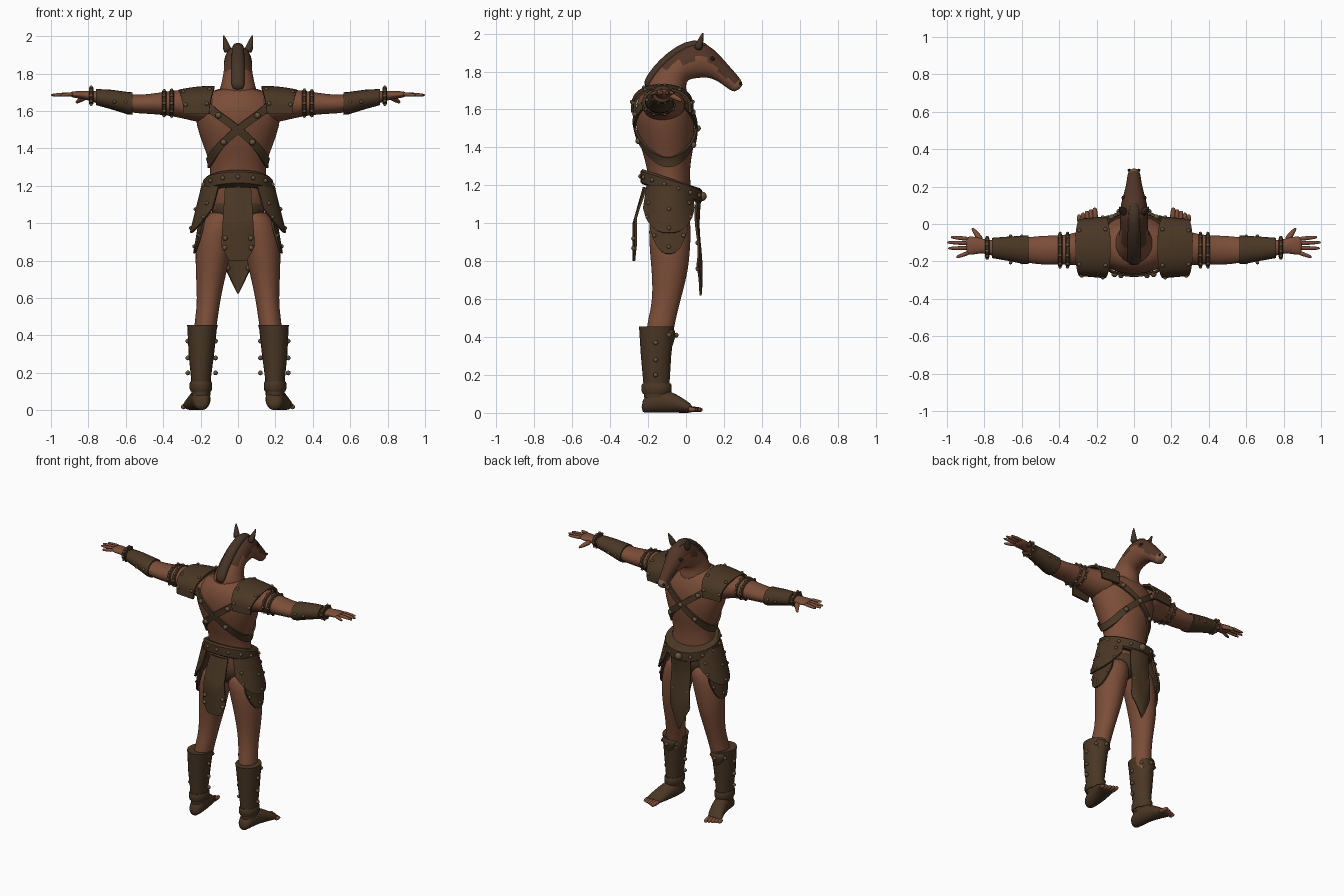
import bpy, bmesh, math
from mathutils import Vector as V

cube = bpy.data.objects.get("Cube")
if cube:
    bpy.data.objects.remove(cube, do_unlink=True)


def material(name, *rgb):
    m = bpy.data.materials.new(name)
    m.use_nodes = True
    m.diffuse_color = (*rgb, 1)
    m.node_tree.nodes["Principled BSDF"].inputs["Base Color"].default_value = (*rgb, 1)
    return m


SKIN = material("red brown skin", .2, .075, .04)
LEATHER = material("brown leather", .068, .038, .018)
HAIR = material("dark hair", .06, .034, .02)
FUR = material("dark face fur", .085, .036, .021)
METAL = material("dull bronze", .13, .085, .045)
MUZZLE = material("muzzle tan", .22, .11, .065)
EYE = material("eye", .02, .008, .005)
SIDES = ((1, "left"), (-1, "right"))


def finish(name, bm, mats, subdiv=0, angle=40):
    bmesh.ops.recalc_face_normals(bm, faces=bm.faces)
    me = bpy.data.meshes.new(name)
    bm.to_mesh(me)
    bm.free()
    for m in mats:
        me.materials.append(m)
    me.shade_smooth()
    if not subdiv:
        me.set_sharp_from_angle(angle=math.radians(angle))
    ob = bpy.data.objects.new(name, me)
    bpy.context.collection.objects.link(ob)
    if subdiv:
        ob.modifiers.new("smooth", "SUBSURF").levels = subdiv
        ob.modifiers["smooth"].render_levels = subdiv
    return ob


def loft(name, rings, mats, n=20, subdiv=1, rule=None):
    """Skin elliptical rings given as (centre, half axis, half axis)."""
    bm = bmesh.new()
    loops = []
    for c, u, v in rings:
        angles = [2 * math.pi * k / n for k in range(n)]
        loops.append([bm.verts.new(V(c) + V(u) * math.cos(a) + V(v) * math.sin(a)) for a in angles])
    for i in range(len(loops) - 1):
        for k in range(n):
            f = bm.faces.new((loops[i][k], loops[i][(k + 1) % n], loops[i + 1][(k + 1) % n], loops[i + 1][k]))
            if rule:
                f.material_index = rule(i, math.sin(2 * math.pi * (k + .5) / n))
    bm.faces.new(loops[0])
    last = bm.faces.new(loops[-1])
    if rule:
        last.material_index = rule(len(loops), 0)
    return finish(name, bm, mats, subdiv)


def column(rows, s=1):
    return [((s * x, y, z), (rx, 0, 0), (0, ry, 0)) for z, x, y, rx, ry in rows]


def along_x(rows, s):
    return [((s * x, y, z), (0, ry, 0), (0, 0, rz)) for x, y, z, ry, rz in rows]


def limb(name, a, b, r0, r1, mat):
    a, b = V(a), V(b)
    d = (b - a).normalized()
    u = d.orthogonal().normalized()
    w = d.cross(u)
    steps = ((0, r0), (.5, (r0 + r1) / 2), (.9, r1), (1, r1 * .5))
    loft(name, [(a.lerp(b, t), u * r, w * r) for t, r in steps], [mat], 8)


def sheet(name, fn, nu, nv, mat, thick=.012):
    """Thick sheet through fn(u, v), u and v from 0 to 1."""
    bm = bmesh.new()
    g = [[bm.verts.new(fn(i / nu, j / nv)) for j in range(nv + 1)] for i in range(nu + 1)]
    for i in range(nu):
        for j in range(nv):
            bm.faces.new((g[i][j], g[i + 1][j], g[i + 1][j + 1], g[i][j + 1]))
    bmesh.ops.recalc_face_normals(bm, faces=bm.faces)
    bmesh.ops.solidify(bm, geom=bm.faces[:], thickness=thick)
    return finish(name, bm, [mat])


def studs(name, points, r, mat=METAL):
    bm = bmesh.new()
    for p in points:
        new = bmesh.ops.create_icosphere(bm, subdivisions=2, radius=r)["verts"]
        bmesh.ops.translate(bm, verts=new, vec=V(p))
    return finish(name, bm, [mat], angle=180)


# Torso, with its profile also guiding the straps
TORSO = [(1.0, 0, -.085, .15, .10), (1.15, 0, -.085, .155, .115), (1.25, 0, -.09, .148, .11),
         (1.33, 0, -.095, .15, .12), (1.42, 0, -.10, .19, .145), (1.52, 0, -.11, .222, .158),
         (1.60, 0, -.115, .235, .155), (1.67, 0, -.12, .20, .13), (1.73, 0, -.12, .11, .09)]
loft("torso", column(TORSO), [SKIN], 28)


def on_torso(a, z, gap):
    for p, q in zip(TORSO, TORSO[1:]):
        if z <= q[0]:
            t = (z - p[0]) / (q[0] - p[0])
            y, rx, ry = (p[k] + (q[k] - p[k]) * t for k in (2, 3, 4))
            return V(((rx + gap) * math.cos(a), y + (ry + gap) * math.sin(a), z))


# Head and neck: top and bottom points in the side plane, then half width
HEAD = [(-.24, 1.66, .03, 1.62, .13), (-.20, 1.745, 0, 1.69, .095), (-.14, 1.83, 0, 1.745, .08),
        (-.06, 1.905, .02, 1.76, .074), (.04, 1.96, .06, 1.765, .077), (.12, 1.945, .11, 1.77, .07),
        (.18, 1.885, .16, 1.755, .052), (.24, 1.815, .20, 1.725, .04), (.29, 1.76, .235, 1.70, .036),
        (.305, 1.725, .26, 1.69, .026)]


def head_colour(i, height):
    if i >= 8:
        return 2
    limit = (2, 2, .5, .1, .2, .1, -.2, 0)[i]
    return 1 if height > limit else 0


loft("head_and_neck", [((0, (a + c) / 2, (b + d) / 2), (w, 0, 0), (0, (a - c) / 2, (b - d) / 2))
                       for a, b, c, d, w in HEAD], [SKIN, FUR, MUZZLE], 24, 1, head_colour)

# Mane running from brow to the back of the neck
MANE = [(.13, 1.925, .02), (.06, 1.955, .033), (-.04, 1.915, .036), (-.13, 1.84, .037),
        (-.19, 1.765, .038), (-.215, 1.715, .038)]
loft("mane", [((0, y, z), (w, 0, 0), (0, -.014, .022)) for y, z, w in MANE], [HAIR], 10)

for s, side in SIDES:
    # Ears and eyes
    limb(side + "_ear", (s * .052, .06, 1.91), (s * .078, .09, 2.005), .03, .007, HAIR)
    studs(side + "_eye", [(s * .055, .14, 1.868)], .012, EYE)
    studs(side + "_nostril", [(s * .026, .288, 1.738)], .008, EYE)

    # Arm, hand and fingers
    loft(side + "_arm", along_x([(.1, -.115, 1.62, .12, .09), (.2, -.12, 1.63, .12, .095),
         (.29, -.13, 1.637, .09, .078), (.38, -.14, 1.642, .078, .065), (.48, -.14, 1.637, .08, .052),
         (.56, -.14, 1.637, .07, .05), (.68, -.135, 1.66, .055, .045), (.78, -.125, 1.68, .038, .03),
         (.82, -.115, 1.685, .04, .022), (.87, -.115, 1.688, .052, .019), (.90, -.117, 1.69, .048, .013)], s), [SKIN])
    for k, (y0, x, y) in enumerate(((-.08, .98, -.07), (-.103, 1, -.098), (-.128, .995, -.13), (-.152, .95, -.178))):
        limb(f"{side}_finger_{k}", (s * .88, y0, 1.69), (s * x, y, 1.685), .014, .009, SKIN)
    limb(side + "_thumb", (s * .815, -.09, 1.68), (s * .865, -.022, 1.645), .022, .01, SKIN)

    # Bracer, wrist cuff and armlet
    loft(side + "_bracer", along_x([(.565, -.138, 1.64, .076, .06), (.59, -.138, 1.642, .076, .06),
         (.68, -.132, 1.662, .064, .052), (.76, -.128, 1.675, .054, .043)], s), [LEATHER], subdiv=0)
    bands = (("wrist_cuff", .785, -.127, 1.682, .055, .048, .012),
             ("upper_armlet", .355, -.14, 1.642, .09, .073, .012),
             ("lower_armlet", .395, -.14, 1.642, .09, .07, .012))
    for label, x, y, z, ry, rz, w in bands:
        loft(f"{side}_{label}", along_x([(x - w, y, z, ry * .9, rz * .9), (x - w * .6, y, z, ry, rz),
             (x + w * .6, y, z, ry, rz), (x + w, y, z, ry * .9, rz * .9)], s), [LEATHER], subdiv=0)
        studs(f"{side}_{label}_studs", [(s * x, y + ry * math.cos(a), z + rz * math.sin(a))
              for a in (k * math.pi / 5 for k in range(10))], .009)
    studs(side + "_bracer_studs", [(s * x, -.136 + e * .07, 1.65) for x in (.6, .66) for e in (-1, 1)], .01)

    # Shoulder guard arching from back to chest
    def guard(u, v):
        a = math.pi * u
        lift = max(0, math.sin(a))
        x = .125 + (.165 + .025 * lift) * v + .03 * (1 - lift) * (1 - v)
        return (s * x, -.125 + (.165 - .012 * v) * math.cos(a),
                1.585 + (.15 - .02 * v * v) * lift ** .6)
    sheet(side + "_shoulder_guard", guard, 24, 6, LEATHER, .014)
    studs(side + "_shoulder_studs", [guard(u, v) for u in (.06, .3, .7, .94) for v in (.12, .9)], .011)

    # Crossed chest strap
    def strap(u, v):
        a = 2 * math.pi * u
        p = on_torso(a, 1.5 + .18 * math.cos(a) + .05 * (v - .5), .014)
        return (s * p.x, p.y, p.z)
    sheet(side + "_shoulder_strap", strap, 48, 2, LEATHER, .012)
    studs(side + "_strap_buckles", [strap(u, .5) for u in (.17, .25, .33, .69, .82)], .017)

    # Leg and pelvis side
    loft(side + "_leg", column([(1.08, .085, -.085, .085, .11), (.95, .113, -.085, .108, .112),
         (.85, .133, -.085, .096, .107), (.75, .142, -.085, .085, .097), (.65, .152, -.095, .07, .082),
         (.55, .16, -.112, .06, .072), (.45, .175, -.138, .062, .075), (.3, .19, -.15, .052, .065),
         (.08, .198, -.155, .04, .05)], s), [SKIN])

    # Boot with knee flap, ankle band and studs
    loft(side + "_boot", column([(.455, .19, -.155, .082, .093), (.43, .192, -.155, .078, .091),
         (.3, .196, -.158, .068, .08), (.17, .198, -.156, .053, .07), (.08, .198, -.155, .05, .065)], s),
         [LEATHER], subdiv=0)
    loft(side + "_ankle_band", column([(.155, .198, -.155, .055, .074), (.145, .198, -.155, .06, .079),
         (.115, .198, -.155, .06, .079), (.1, .198, -.155, .054, .072)], s), [LEATHER], subdiv=0)
    loft(side + "_knee_flap", column([(.45, .19, -.09, .06, .025), (.42, .19, -.085, .058, .035),
         (.37, .192, -.09, .04, .026), (.33, .194, -.095, .015, .015)], s), [LEATHER], 14)
    studs(side + "_boot_studs", [(s * (.194 + .074 * e), -.16, z) for z in (.2, .28, .37) for e in (-1, 1)]
          + [(s * .19, -.052, .41), (s * .245, -.09, .41), (s * .14, -.09, .41)], .013)

    # Foot and toes, turned slightly outward
    loft(side + "_foot", [((s * x, y, h / 2), (w, 0, 0), (0, 0, h / 2)) for y, x, w, h in
         ((-.235, .195, .03, .06), (-.2, .195, .05, .11), (-.12, .2, .054, .13), (-.05, .217, .056, .1),
          (.01, .238, .057, .06), (.035, .246, .052, .04))], [LEATHER])
    for k in range(5):
        x = .205 + .021 * k
        limb(f"{side}_toe_{k}", (s * x, .01, .02), (s * (x + .006), .088 - .009 * k, .016),
             .018, .014 - .001 * k, SKIN)

    # Layered hip guards
    for label, spread, low, gap in (("upper", 1.15, .95, .018), ("lower", .72, .84, .0)):
        def hip(u, v):
            a = (2 * u - 1) * spread
            r = .178 + gap + .062 * v
            floor = low + .13 * abs(2 * u - 1) ** 2.5
            return (s * r * math.cos(a) ** .7, -.09 + (.13 + .02 * v) * math.sin(a), 1.2 + (floor - 1.2) * v)
        sheet(f"{side}_{label}_hip_guard", hip, 16, 6, LEATHER)
        studs(f"{side}_{label}_hip_studs", [hip(u, v) for u in (.12, .5, .88) for v in (.5, .9)], .011)

# Belt, lower towards the chest side, with studs
def belt_ring(z, grow):
    return ((0, -.078, z), (.175 + grow, 0, 0), (0, .15 + grow, -.05))


loft("belt", [belt_ring(1.155, 0), belt_ring(1.165, .012), belt_ring(1.225, .012), belt_ring(1.235, 0)],
     [LEATHER], 36, 0)
studs("belt_studs", [(.188 * math.cos(a), -.078 + .162 * math.sin(a), 1.195 - .053 * math.sin(a))
      for a in (math.pi * (k + .5) / 7 for k in range(14))], .012)
studs("belt_buckle", [(0, .084, 1.142)], .026)
loft("loin_wrap", column([(1.16, 0, -.085, .16, .12), (1.05, 0, -.085, .15, .118), (.97, 0, -.085, .07, .09)]), [LEATHER])


# Hanging cloth panels: short one behind, long pointed one ahead
def rear_panel(u, v):
    e = abs(2 * u - 1)
    low = .80 + .08 * max(0, e - .55) / .45
    return ((u - .5) * (.14 + .04 * v), -.228 - .055 * min(1, 2 * v) + .012 * e * e, 1.19 + (low - 1.19) * v)


def fore_panel(u, v):
    e = abs(2 * u - 1)
    low = .62 + .16 * e
    return ((u - .5) * .145, .068 - .015 * e * e - .008 * math.sin(v * 6), 1.13 + (low - 1.13) * v)


sheet("rear_cloth_panel", rear_panel, 12, 10, LEATHER)
sheet("fore_cloth_panel", fore_panel, 12, 10, LEATHER)
studs("rear_panel_studs", [rear_panel(u, v) for u in (.1, .9) for v in (.78, .93)], .014)
studs("fore_panel_studs", [fore_panel(u, v) for u in (.12, .88) for v in (.6, .95)], .014)
